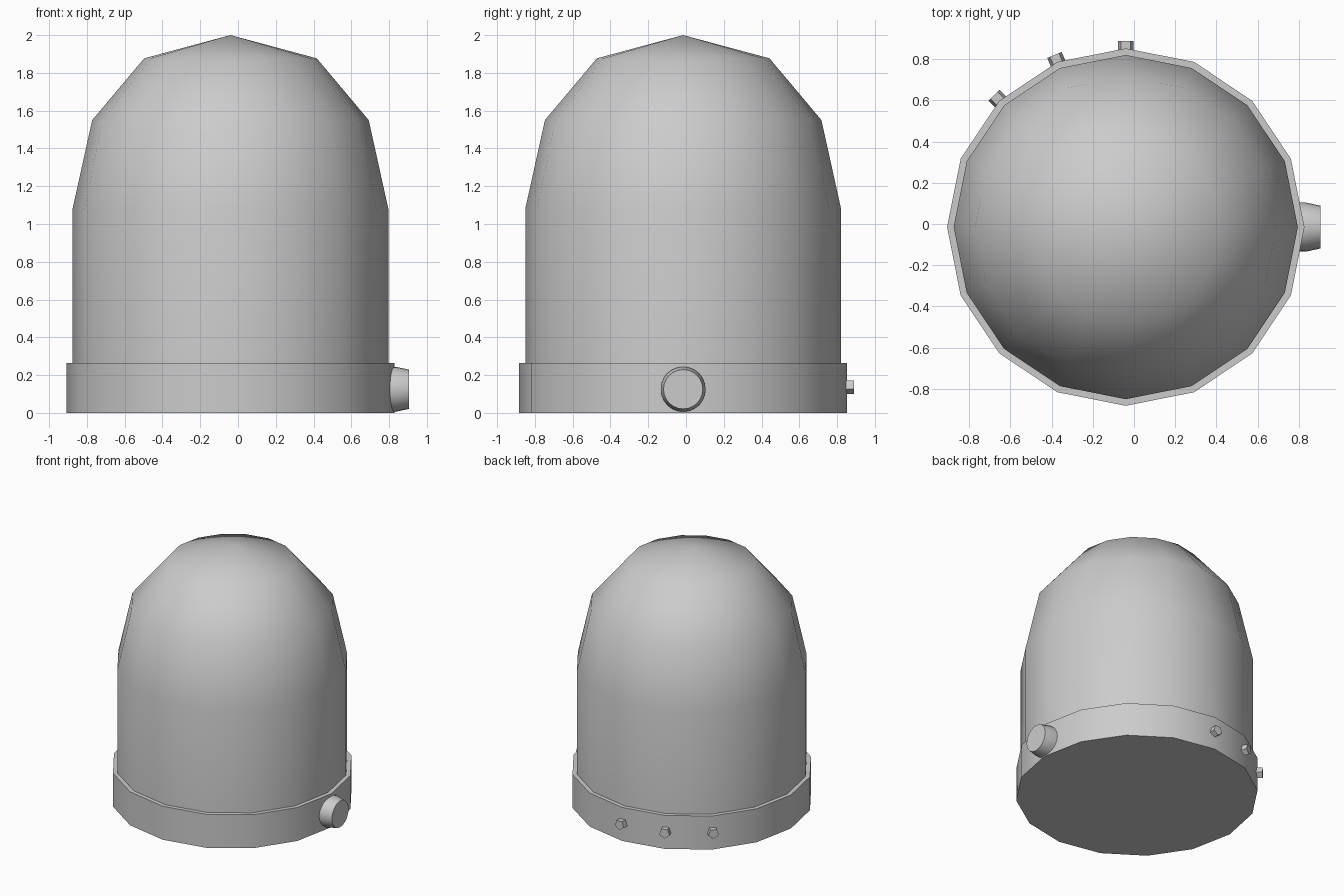
import bpy, bmesh
from math import cos, sin, pi, radians

cube = bpy.data.objects.get("Cube")
if cube:
    bpy.data.objects.remove(cube, do_unlink=True)

grey = bpy.data.materials.new("plain grey")
grey.use_nodes = True
grey.diffuse_color = (0.6, 0.6, 0.6, 1)
grey.node_tree.nodes["Principled BSDF"].inputs["Base Color"].default_value = (0.6, 0.6, 0.6, 1)

CX, CY = -0.04, -0.015  # axis of the dome


def lathe(name, profile, sides, location, rotation=(0, 0, 0), smooth=True):
    """Revolve (radius, height) points about z; close the open ends."""
    bm = bmesh.new()
    rings = []
    for r, h in profile:
        if r == 0:
            rings.append([bm.verts.new((0, 0, h))] * sides)
        else:
            rings.append([bm.verts.new((r * cos(2 * pi * i / sides), r * sin(2 * pi * i / sides), h))
                          for i in range(sides)])
    for low, high in zip(rings, rings[1:]):
        for i in range(sides):
            j = (i + 1) % sides
            corners = [low[i], low[j], high[j], high[i]]
            bm.faces.new(list(dict.fromkeys(corners)))
    for (r, _), ring in zip(profile, rings):
        if r and ring in (rings[0], rings[-1]):
            bm.faces.new(ring)
    bmesh.ops.recalc_face_normals(bm, faces=bm.faces)
    mesh = bpy.data.meshes.new(name)
    bm.to_mesh(mesh)
    bm.free()
    mesh.materials.append(grey)
    obj = bpy.data.objects.new(name, mesh)
    obj.location = location
    obj.rotation_euler = rotation
    bpy.context.collection.objects.link(obj)
    if smooth:
        bpy.ops.object.select_all(action='DESELECT')
        obj.select_set(True)
        bpy.context.view_layer.objects.active = obj
        bpy.ops.object.shade_smooth_by_angle(angle=radians(40))
    return obj


# Tall domed body
lathe("domed_body", [(0.836, 0.1), (0.836, 1.08), (0.732, 1.55), (0.457, 1.877), (0, 2.0)],
      16, (CX, CY, 0))

# Collar around the foot
lathe("base_collar", [(0.868, 0), (0.868, 0.265)], 16, (CX, CY, 0))

# Tapered knob on the left side of the collar
lathe("side_knob", [(0.119, 0.7), (0.119, 0.875), (0.104, 0.945)],
      24, (CX, CY, 0.125), (0, pi / 2, 0))

# Three small five-sided studs on the back of the collar
for n in range(3):
    lathe(f"back_stud_{n + 1}", [(0.04, 0.8), (0.04, 0.905)], 5,
          (CX, CY, 0.14), (0, pi / 2, radians(90 + 22.5 * n)), smooth=False)
